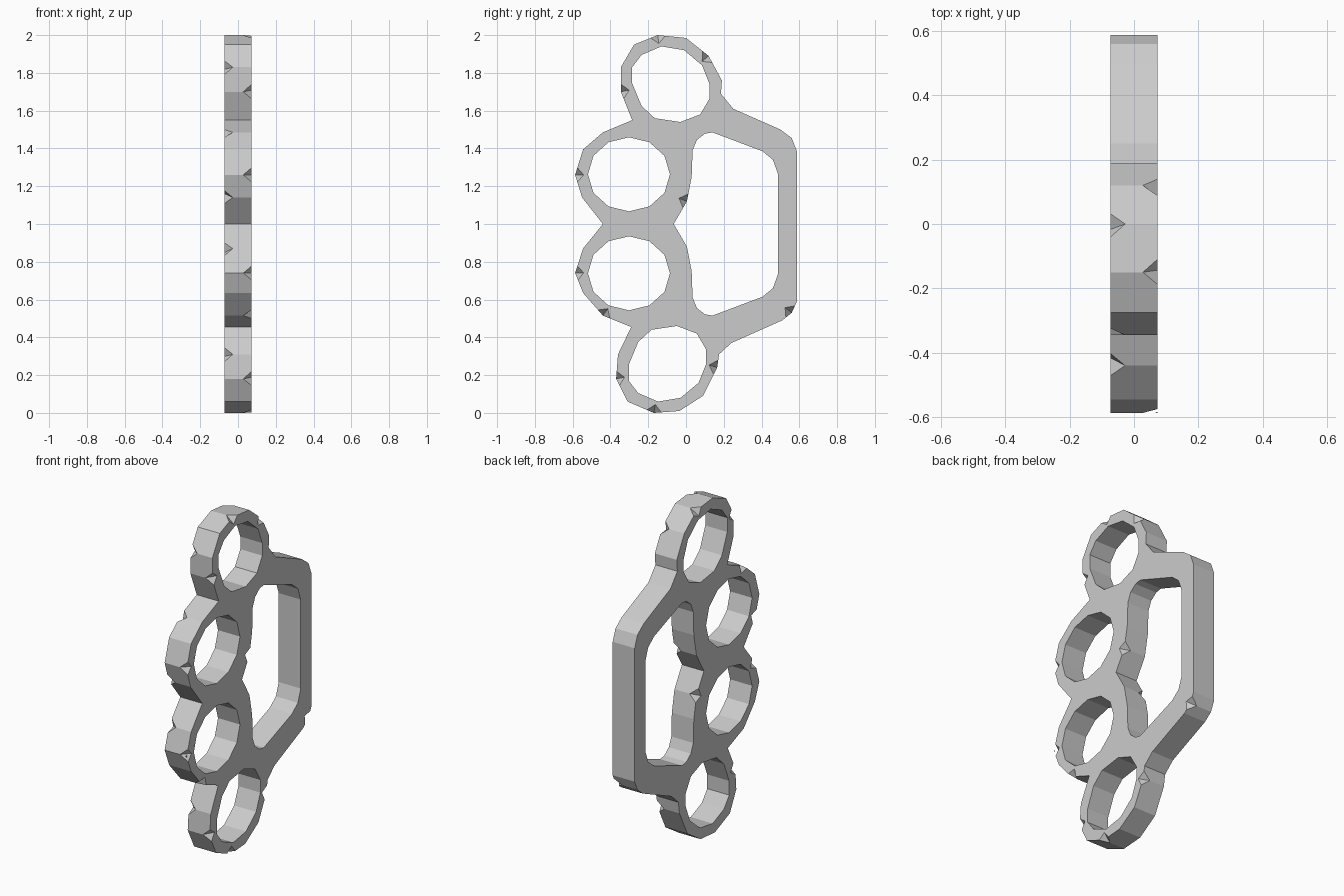
import bpy
import bmesh
import math
from mathutils import Vector

if "Cube" in bpy.data.objects:
    bpy.data.objects.remove(bpy.data.objects["Cube"], do_unlink=True)

HALF = 0.0725     # half of the plate thickness
NOTCH = 0.045     # size of the edge chips


def mirrored(points, shift=0.0):
    """Copy of a profile flipped about mid height."""
    return [(y + shift, 2 - z) for y, z in reversed(points)]


def ellipse(cy, cz, ry, rz, sides=12):
    turns = [math.tau * i / sides for i in range(sides)]
    return [(cy + ry * math.cos(t), cz + rz * math.sin(t)) for t in turns]


# Outer profile in (y, z), clockwise from the top
outline = [
    (-.15, 2), (0, 1.985), (.12, 1.89), (.19, 1.76), (.185, 1.69), (.25, 1.61),
    (.5, 1.5), (.56, 1.455), (.587, 1.385), (.587, .59), (.56, .53), (.51, .49),
    (.24, .37), (.175, .31), (.165, .24), (.09, .09), (-.035, .01), (-.17, 0),
    (-.31, .06), (-.37, .18), (-.36, .31), (-.29, .455), (-.44, .515),
    (-.545, .635), (-.587, .74), (-.545, .87), (-.44, 1), (-.55, 1.14),
    (-.587, 1.26), (-.545, 1.395), (-.44, 1.485), (-.285, 1.55),
    (-.345, 1.7), (-.345, 1.83), (-.275, 1.95)]

# Palm opening, symmetric about mid height
palm_half = [
    (.487, 1.265), (.46, 1.34), (.405, 1.385), (.14, 1.485), (.1, 1.478),
    (.058, 1.445), (.035, 1.39), (.03, 1.25), (.005, 1.12)]
palm = palm_half + [(-.065, 1)] + mirrored(palm_half)

# Finger holes
end_hole = [
    (-.13, 1.94), (-.01, 1.92), (.085, 1.84), (.125, 1.74), (.125, 1.665),
    (.075, 1.58), (-.03, 1.54), (-.165, 1.56), (-.235, 1.625),
    (-.285, 1.745), (-.285, 1.83), (-.235, 1.895)]
holes = [end_hole, mirrored(end_hole, -.018),
         ellipse(-.302, 1.263, .217, .196), ellipse(-.302, .739, .217, .196)]

# Plate: fill the profile with its openings, then extrude it
bm = bmesh.new()
for loop in [outline, palm] + holes:
    verts = [bm.verts.new((-HALF, y, z)) for y, z in loop]
    for a, b in zip(verts, verts[1:] + verts[:1]):
        bm.edges.new((a, b))
bmesh.ops.triangle_fill(bm, use_beauty=True, edges=bm.edges[:])
grown = bmesh.ops.extrude_face_region(bm, geom=bm.faces[:])
bmesh.ops.translate(bm, vec=(2 * HALF, 0, 0),
                    verts=[v for v in grown["geom"] if isinstance(v, bmesh.types.BMVert)])
bmesh.ops.recalc_face_normals(bm, faces=bm.faces[:])
mesh = bpy.data.meshes.new("knuckle_grip")
bm.to_mesh(mesh)
bm.free()
grip = bpy.data.objects.new("knuckle_grip", mesh)
bpy.context.collection.objects.link(grip)


def add_notch(bm, loop, spot, side):
    """V-shaped chip at the profile corner nearest to spot, on one face."""
    i = min(range(len(loop)), key=lambda k: math.dist(loop[k], spot))
    before, after = loop[i - 1], loop[(i + 1) % len(loop)]
    corner = Vector((side * HALF, *loop[i]))
    back = (Vector((0, *before)) - Vector((0, *loop[i]))).normalized()
    ahead = (Vector((0, *after)) - Vector((0, *loop[i]))).normalized()
    along = (ahead - back).normalized()
    inward = Vector((0, along.z, -along.y))
    deep_face = corner + inward * NOTCH
    deep_rim = corner - Vector((side * NOTCH, 0, 0))
    mid = (deep_face + deep_rim) / 2
    reach = (deep_face - deep_rim) * .6
    ends = [mid + (corner + d * .04 - mid) * 1.6 for d in (back, ahead)]
    v = [bm.verts.new(p) for p in ends + [deep_face + reach, deep_rim - reach]]
    for tri in ((0, 1, 2), (0, 1, 3), (0, 2, 3), (1, 2, 3)):
        bm.faces.new([v[k] for k in tri])


# Edge chips on the two faces
left_chips = [(-.15, 2), (.12, 1.89), (-.345, 1.7), (-.587, 1.26), (-.587, .74),
              (-.44, .515), (-.37, .18), (-.17, 0), (.165, .24), (.56, .53)]
right_chips = [(0, 1.985), (-.345, 1.83), (-.44, 1.485), (-.55, 1.14),
               (-.545, .87), (-.36, .31)]
bm = bmesh.new()
for spot in left_chips:
    add_notch(bm, outline, spot, 1)
for spot in right_chips:
    add_notch(bm, outline, spot, -1)
add_notch(bm, palm, (.005, 1.12), 1)
add_notch(bm, palm, (.005, .88), -1)
bmesh.ops.recalc_face_normals(bm, faces=bm.faces[:])
cut_mesh = bpy.data.meshes.new("chip_cutter")
bm.to_mesh(cut_mesh)
bm.free()
cutter = bpy.data.objects.new("chip_cutter", cut_mesh)
bpy.context.collection.objects.link(cutter)
cutter.hide_render = True

# Cut the chips and keep the result as plain geometry
cut = grip.modifiers.new("chips", 'BOOLEAN')
cut.operation = 'DIFFERENCE'
cut.solver = 'EXACT'
cut.object = cutter
graph = bpy.context.evaluated_depsgraph_get()
grip.data = bpy.data.meshes.new_from_object(grip.evaluated_get(graph))
grip.modifiers.clear()
bpy.data.objects.remove(cutter, do_unlink=True)

# Flat grey metal
grey = bpy.data.materials.new("grey_metal")
grey.use_nodes = True
colour = (.6, .6, .6, 1)
grey.diffuse_color = colour
grey.node_tree.nodes["Principled BSDF"].inputs["Base Color"].default_value = colour
grip.data.materials.clear()
grip.data.materials.append(grey)
